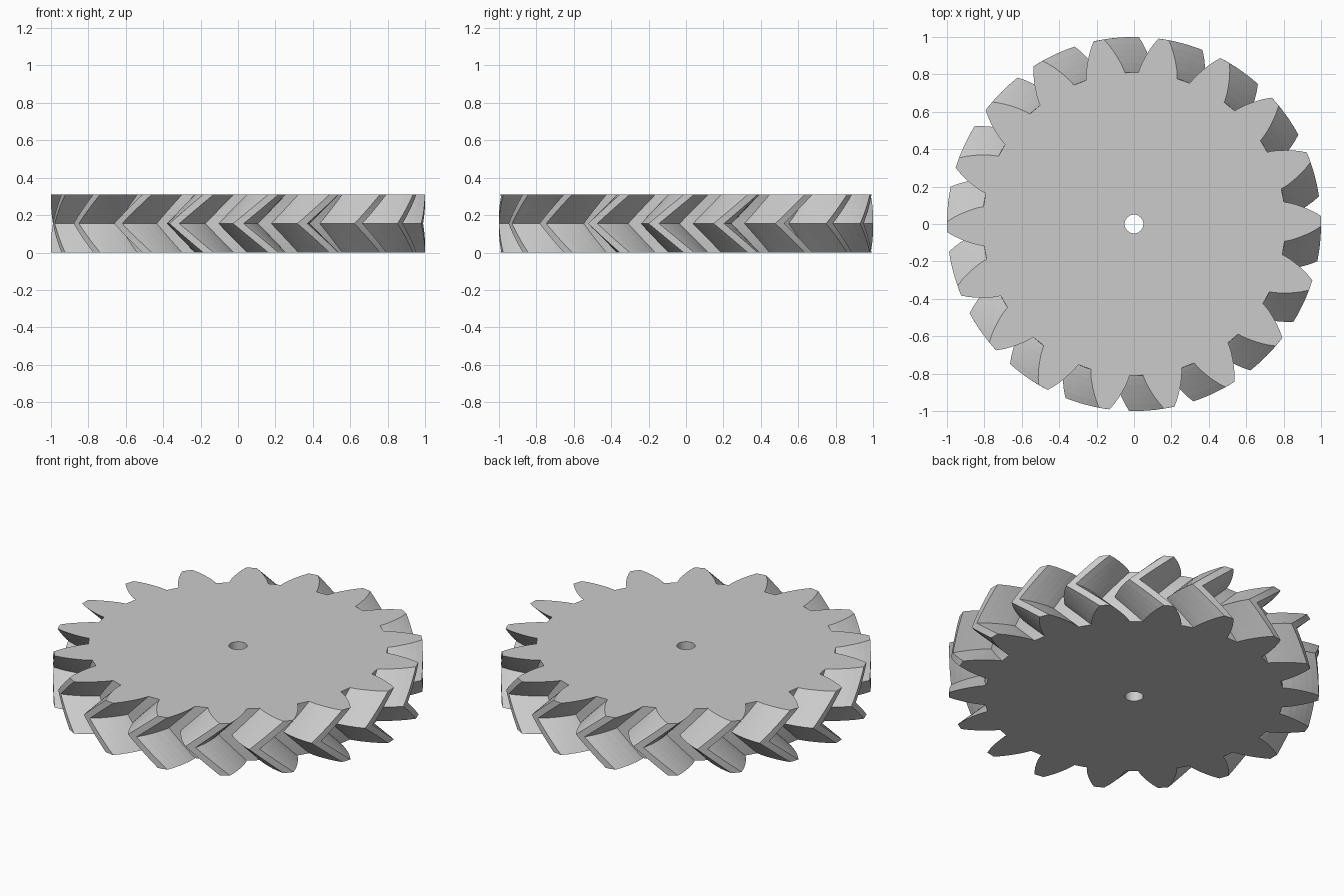
import bpy, bmesh
from math import sin, cos, radians

if "Cube" in bpy.data.objects:
    bpy.data.objects.remove(bpy.data.objects["Cube"])

TEETH = 18
HEIGHT = 0.31
TWIST = 10.8       # degrees the mid plane lags the two faces
PHASE = 0.9        # tooth centre angle on the end faces
BORE = 0.05
HALF_LAYERS = 6

# Tooth flank: radius, half-width in degrees
FLANK = [(0.81, 7.45), (0.83, 7.05), (0.86, 6.3), (0.90, 5.1),
         (0.93, 4.15), (0.965, 2.95), (1.0, 1.6)]

# Gear outline in polar form, counter-clockwise
outline = []
for t in range(TEETH):
    c = PHASE + t * 360 / TEETH
    outline += [(r, c - a) for r, a in FLANK]
    outline += [(r, c + a) for r, a in reversed(FLANK)]
n = len(outline)

bm = bmesh.new()


def ring(points, z, turn=0.0):
    return [bm.verts.new((r * cos(radians(a + turn)), r * sin(radians(a + turn)), z))
            for r, a in points]


def bridge(a, b):
    for i in range(n):
        j = (i + 1) % n
        bm.faces.new((a[i], a[j], b[j], b[i]))


# Herringbone toothed wall
layers = []
for k in range(2 * HALF_LAYERS + 1):
    f = k / (2 * HALF_LAYERS)
    layers.append(ring(outline, HEIGHT * f, -TWIST * (1 - abs(2 * f - 1))))
for low, high in zip(layers, layers[1:]):
    bridge(low, high)

# End faces and shaft bore
bore = [(BORE, PHASE - FLANK[0][1] + i * 360 / n) for i in range(n)]
bore_low, bore_high = ring(bore, 0), ring(bore, HEIGHT)
bridge(layers[-1], bore_high)
bridge(bore_high, bore_low)
bridge(bore_low, layers[0])

bmesh.ops.recalc_face_normals(bm, faces=bm.faces)
mesh = bpy.data.meshes.new("herringbone_gear")
bm.to_mesh(mesh)
bm.free()
gear = bpy.data.objects.new("herringbone_gear", mesh)
bpy.context.collection.objects.link(gear)
